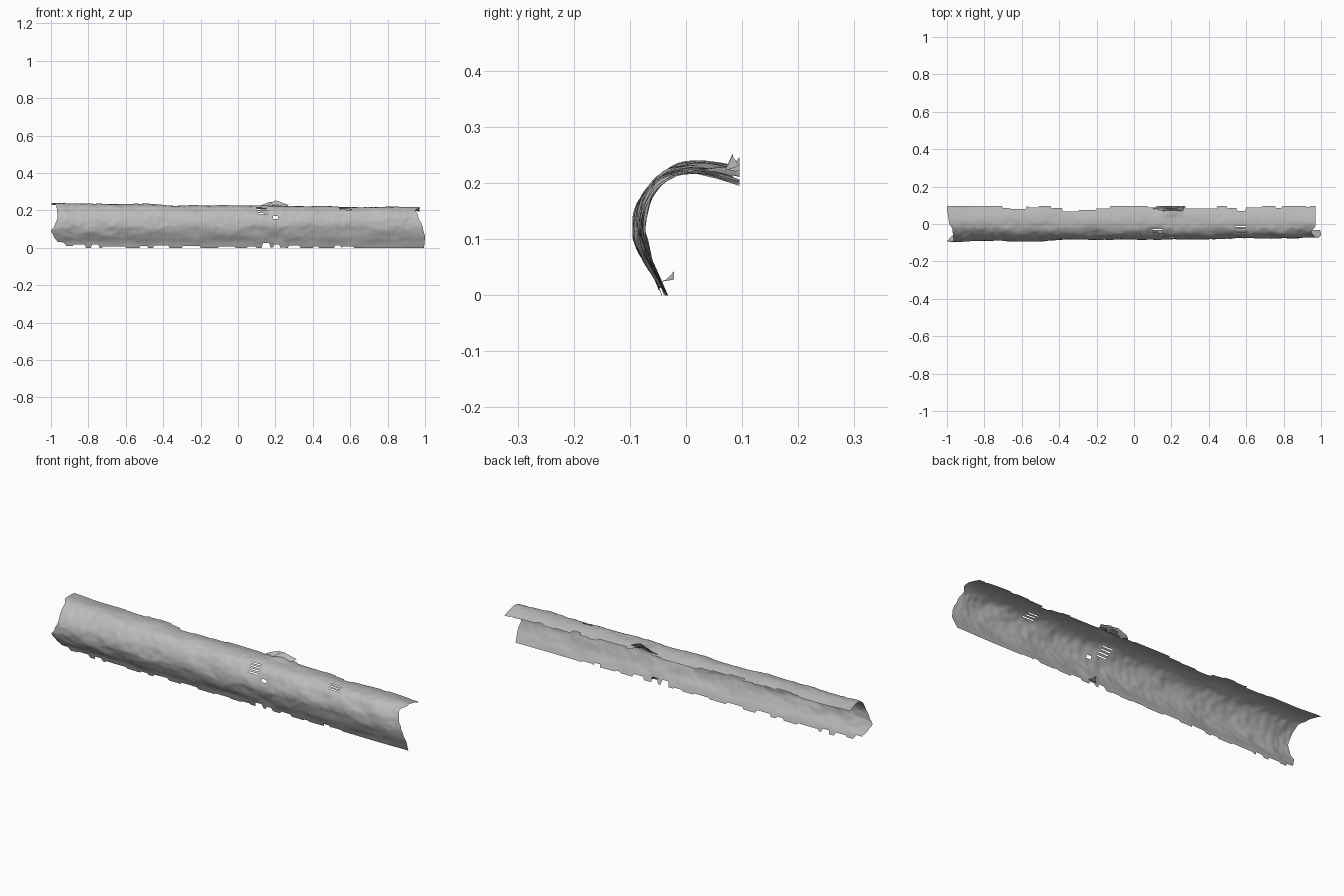
import bpy, bmesh, math, random
from mathutils import Vector, noise

random.seed(4)
cube = bpy.data.objects.get("Cube")
if cube:
    bpy.data.objects.remove(cube, do_unlink=True)

grey = bpy.data.materials.new("plain grey")
grey.use_nodes = True
grey.diffuse_color = (0.5, 0.5, 0.5, 1)
bsdf = grey.node_tree.nodes["Principled BSDF"]
bsdf.inputs["Base Color"].default_value = (0.5, 0.5, 0.5, 1)
bsdf.inputs["Roughness"].default_value = 0.8

# Hook-shaped cross-sections (y, z), bottom edge to rear top edge
WIDE = [(-.046, 0), (-.057, .03), (-.076, .06), (-.091, .09), (-.095, .12), (-.087, .16),
        (-.064, .2), (-.03, .228), (.01, .238), (.05, .238), (.095, .23)]
SLIM = [(-.032, 0), (-.045, .03), (-.058, .06), (-.069, .1), (-.073, .13), (-.068, .16),
        (-.052, .19), (-.025, .209), (.01, .215), (.05, .209), (.095, .195)]
# Blend from slim (0) to wide (1) along the length
BLEND = [(-1, 1), (-.85, .8), (-.6, .8), (-.5, .85), (-.33, .45), (-.1, .5), (.2, .42),
         (.4, .38), (.57, .12), (.8, .22), (1, 0)]
# Ragged outlines: (from x, to x, depth of the bite)
BOTTOM_BITES = [(-1, -.95, .03), (-.95, -.88, .012), (-.88, -.82, .018), (-.78, -.74, .018),
                (-.72, -.6, .01), (-.52, -.48, .012), (-.45, -.37, .015), (-.3, -.2, .012),
                (-.1, -.02, .008), (.05, .1, .008), (.13, .17, .025), (.19, .22, .018),
                (.27, .33, .015), (.4, .43, .008), (.52, .55, .015), (.56, .62, .008)]
TOP_BITES = [(-.7, -.66, .012), (-.66, -.58, .018), (-.56, -.51, .008), (-.44, -.38, .012),
             (-.38, -.3, .03), (-.3, -.2, .022), (-.2, -.13, .016), (.08, .12, .01),
             (.13, .17, .022), (.2, .24, .02), (.28, .44, .015), (.5, .55, .012),
             (.55, .6, .028), (.6, .68, .01), (.76, .79, .012), (.94, .96, .008)]
# How far each end is drawn back, by position round the cross-section
LEFT_END = [(0, .06), (1, .035), (2, .015), (3, .0), (4, .02), (5, .035), (7, .03), (8, .01), (10, 0)]
RIGHT_END = [(0, .005), (2, 0), (3, .01), (4, .02), (5, .035), (6.5, .05), (7.5, .03), (10, .03)]


def lerp_table(table, v):
    for (a, p), (b, q) in zip(table, table[1:]):
        if v <= b:
            k = max(0, (v - a) / (b - a))
            return p + (q - p) * k * k * (3 - 2 * k)
    return table[-1][1]


def bite(table, x):
    return next((d for a, b, d in table if a <= x < b), 0)


def spline(points, p):
    i = min(int(p), len(points) - 2)
    t = p - i
    a, b, c, d = (Vector(points[max(0, min(len(points) - 1, i + k))]) for k in (-1, 0, 1, 2))
    return .5 * (2 * b + (c - a) * t + (2 * a - 5 * b + 4 * c - d) * t * t
                 + (3 * b - a - 3 * c + d) * t ** 3)


def surface(x, p):
    k = lerp_table(BLEND, x)
    y, z = spline(SLIM, p).lerp(spline(WIDE, p), k)
    # Gentle lumps, fading toward the limits of the sheet
    fade = math.sin(math.pi * min(1, max(0, p / 10)))
    lump = .007 * fade * noise.noise(Vector((x * 9, p * .55, 2)))
    lump += .003 * fade * noise.noise(Vector((x * 28, p * 1.2, 7)))
    # Dent low on the front
    lump -= .008 * math.exp(-((x - .2) / .04) ** 2 - ((p - 1.8) / .9) ** 2)
    y += lump * (y / .09)
    z += lump * (z - .11) / .11
    # Crumpled rear lip
    z += .02 * math.exp(-((x - .2) / .05) ** 2) * max(0, (p - 8.6) / 1.4)
    xx = x + lerp_table(LEFT_END, p) * max(0, 1 - (x + 1) / .12)
    xx -= lerp_table(RIGHT_END, p) * max(0, 1 - (1 - x) / .12)
    return Vector((xx, max(-.095, y), z))


def finish(bm, name):
    mesh = bpy.data.meshes.new(name)
    bm.to_mesh(mesh)
    bm.free()
    obj = bpy.data.objects.new(name, mesh)
    bpy.context.collection.objects.link(obj)
    mesh.materials.append(grey)
    for f in mesh.polygons:
        f.use_smooth = True
    return obj


def is_slit(x, p):
    row = int(p / 10 * ROWS)
    for cx, lo, hi in ((.135, 5.6, 7.0), (.58, 6.1, 7.4)):
        if lo < p < hi and row % 3 == 0 and abs(x - cx + (p - lo) * .008) < .027:
            return True
    return abs(x - .2) < .012 and 4.9 < p < 5.25


# Curved sheet with torn edges and a few slits
COLS, ROWS = 300, 70
bm = bmesh.new()
grid = []
for i in range(COLS + 1):
    x = -1 + 2 * i / COLS
    start = bite(BOTTOM_BITES, x) / .03
    end = 10 - bite(TOP_BITES, x) / .045
    column = []
    for j in range(ROWS + 1):
        # Only the outer rows follow the bites, the rest stay level
        p = min(end, max(start, 10 * j / ROWS))
        column.append(bm.verts.new(surface(x, p)))
    grid.append(column)
for i in range(COLS):
    for j in range(ROWS):
        x, p = -1 + 2 * (i + .5) / COLS, 10 * (j + .5) / ROWS
        if not is_slit(x, p):
            bm.faces.new((grid[i][j], grid[i + 1][j], grid[i + 1][j + 1], grid[i][j + 1]))
bmesh.ops.remove_doubles(bm, verts=bm.verts, dist=.00005)
finish(bm, "curved_shell")


# Small torn flakes along the edges
def flake(name, outline):
    bm = bmesh.new()
    bm.faces.new([bm.verts.new(v) for v in outline])
    bmesh.ops.triangulate(bm, faces=bm.faces)
    finish(bm, name)


flake("top_flake", [(.15, .07, .222), (.17, .084, .235), (.185, .084, .244), (.2, .083, .253),
                    (.22, .083, .248), (.24, .09, .238), (.27, .094, .23), (.26, .07, .222)])
flake("rear_flake", [(.1, .08, .218), (.12, .095, .226), (.17, .095, .246), (.2, .095, .24),
                     (.24, .095, .222), (.22, .075, .221)])
flake("bottom_flake", [(.18, -.047, .024), (.19, -.035, .028), (.2, -.021, .043),
                       (.215, -.021, .028), (.225, -.045, .024)])
